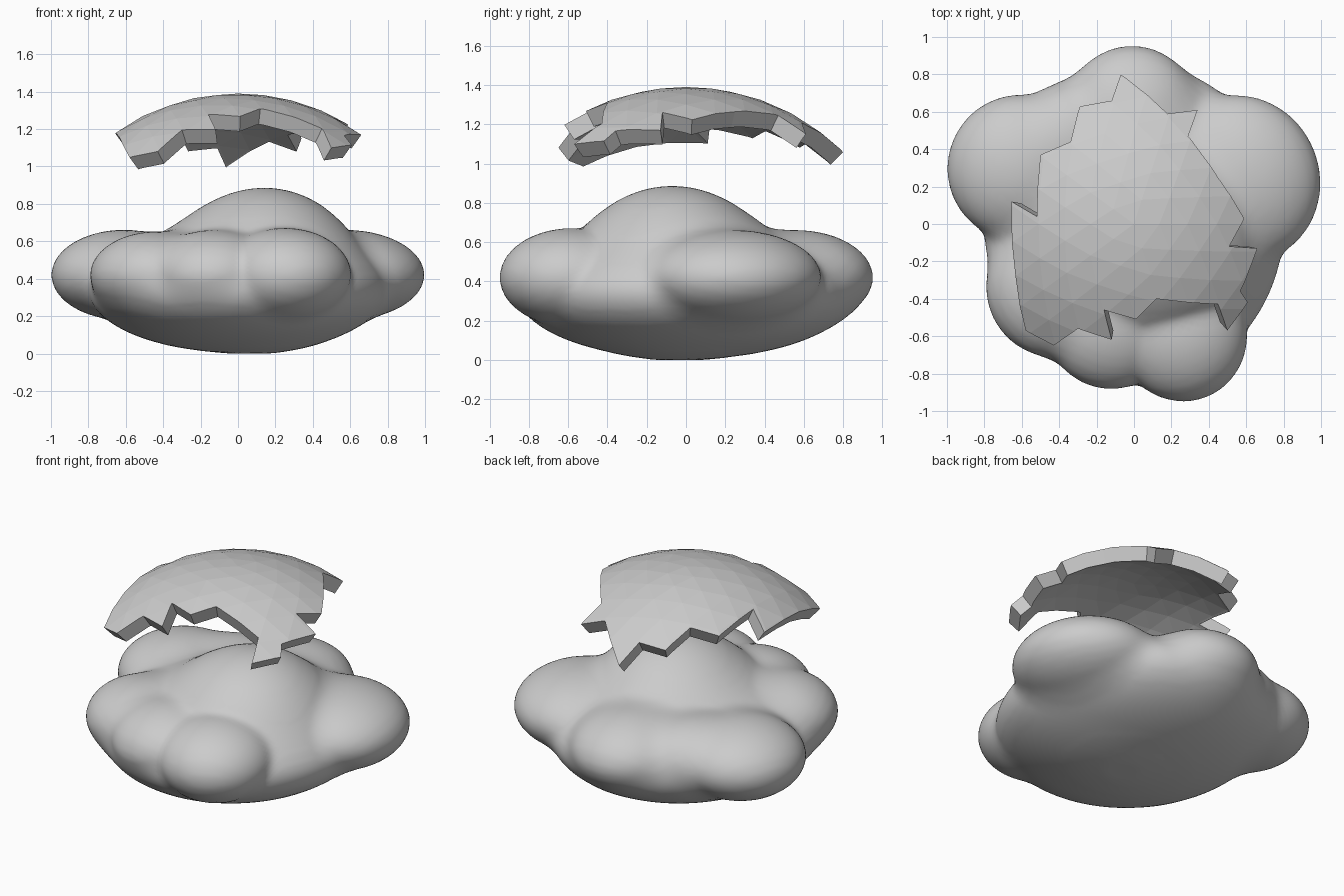
import bpy, bmesh, math
from mathutils import Vector

if "Cube" in bpy.data.objects:
    bpy.data.objects.remove(bpy.data.objects["Cube"])

grey = bpy.data.materials.new("plain grey")
grey.diffuse_color = (0.6, 0.6, 0.6, 1)
grey.use_nodes = True
grey.node_tree.nodes["Principled BSDF"].inputs["Base Color"].default_value = grey.diffuse_color


def add_object(name, bm, smooth=False):
    mesh = bpy.data.meshes.new(name)
    bm.to_mesh(mesh)
    bm.free()
    mesh.materials.append(grey)
    for p in mesh.polygons:
        p.use_smooth = smooth
    ob = bpy.data.objects.new(name, mesh)
    bpy.context.collection.objects.link(ob)
    return ob


# ---- Lumpy body: softly joined ellipsoids, surface found along rays ----
# x, y, radial radius, sideways radius, vertical radius, blend
LOBES = [
    (-0.61, 0.30, 0.385, 0.39, 0.24, 0.06),   # left back
    (-0.36, 0.45, 0.29, 0.34, 0.23, 0.06),    # bridge between left back and back
    (-0.01, 0.56, 0.39, 0.37, 0.24, 0.06),    # back
    (0.57, 0.24, 0.42, 0.45, 0.24, 0.06),     # right back
    (0.25, -0.58, 0.37, 0.35, 0.25, 0.03),    # front right
    (-0.12, -0.52, 0.36, 0.36, 0.24, 0.03),   # front
    (-0.44, -0.36, 0.34, 0.36, 0.23, 0.06),   # front left
]
blobs = [(0, 0, 0.345, 1, 0, 0.80, 0.86, 0.34, 0),            # base
         (0.14, -0.07, 0.5, 1, 0, 0.46, 0.46, 0.385, 0.2)]    # dome
for x, y, a, b, c, k in LOBES:
    d = math.hypot(x, y)
    blobs.append((x, y, 0.42, x / d, y / d, a, b, c, k))


def ellipsoid(p, e):
    x, y, z, ca, sa, a, b, c, _ = e
    dx, dy, dz = p.x - x, p.y - y, p.z - z
    u, v, w = (dx * ca + dy * sa) / a, (dy * ca - dx * sa) / b, dz / c
    k0 = math.sqrt(u * u + v * v + w * w)
    k1 = math.sqrt((u / a) ** 2 + (v / b) ** 2 + (w / c) ** 2)
    return k0 * (k0 - 1) / max(k1, 1e-6)


def field(p):
    f = ellipsoid(p, blobs[0])
    for e in blobs[1:]:
        g, k = ellipsoid(p, e), e[8]
        h = max(k - abs(f - g), 0) / k
        f = min(f, g) - h * h * k / 4
    return f


bm = bmesh.new()
bmesh.ops.create_icosphere(bm, subdivisions=6, radius=1)
middle = Vector((0, 0, 0.42))
for v in bm.verts:
    ray = Vector((v.co.x, v.co.y, v.co.z * 0.45)).normalized()
    t = 1.15
    for _ in range(40):
        f = field(middle + ray * t)
        if f < 0.001:
            break
        t -= f * 0.95
    v.co = middle + ray * t
    v.co.z = max(v.co.z, 0)
add_object("lumpy_body", bm, True)

# ---- Cracked shell cap: jagged piece of a thick faceted sphere ----
R, THICK, CZ = 1.14, 0.09, 0.25
OUTLINE = [
    (-0.07, 0.80), (0.18, 0.59), (0.34, 0.61), (0.29, 0.47), (0.45, 0.25),
    (0.59, 0.03), (0.51, -0.12), (0.66, -0.13), (0.57, -0.36), (0.61, -0.42),
    (0.50, -0.57), (0.45, -0.43), (0.12, -0.40), (0.01, -0.51), (-0.16, -0.46),
    (-0.12, -0.62), (-0.30, -0.56), (-0.43, -0.65), (-0.58, -0.57),
    (-0.635, -0.27), (-0.655, -0.06), (-0.655, 0.12), (-0.52, 0.04),
    (-0.50, 0.37), (-0.34, 0.44), (-0.29, 0.63), (-0.12, 0.66),
]


def sphere(name, radius):
    bm = bmesh.new()
    bmesh.ops.create_icosphere(bm, subdivisions=4, radius=radius)
    bmesh.ops.translate(bm, verts=bm.verts, vec=(0, 0, CZ))
    return add_object(name, bm)


# Pyramid from the sphere centre through the jagged outline
bm = bmesh.new()
H = 1.5
tip = bm.verts.new((0, 0, CZ))
rim = []
for x, y in OUTLINE:
    s = H / math.sqrt(R * R - x * x - y * y)
    rim.append(bm.verts.new((x * s, y * s, CZ + H)))
bm.faces.new(rim)
for i in range(len(rim)):
    bm.faces.new((tip, rim[i - 1], rim[i]))
bmesh.ops.recalc_face_normals(bm, faces=bm.faces)
cutter = add_object("outline_cutter", bm)
hollow = sphere("hollow_cutter", R - THICK)
shell = sphere("cracked_shell", R)
for tool, op in ((cutter, 'INTERSECT'), (hollow, 'DIFFERENCE')):
    m = shell.modifiers.new(op.title(), 'BOOLEAN')
    m.operation, m.object, m.solver = op, tool, 'EXACT'
    bpy.context.view_layer.objects.active = shell
    bpy.ops.object.modifier_apply(modifier=m.name)
    bpy.data.objects.remove(tool)
